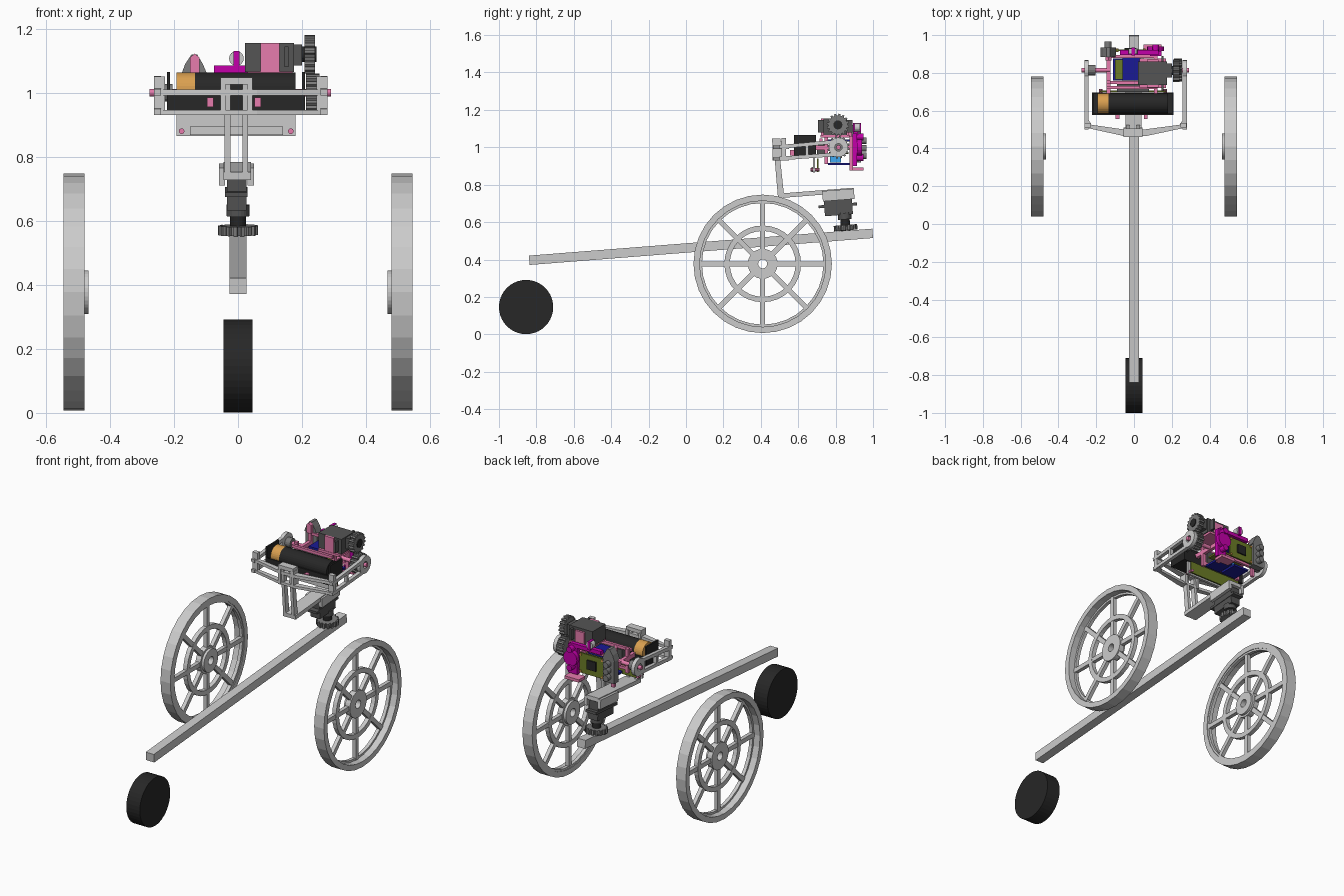
import bpy, bmesh
from math import sin, cos, pi, atan2, radians
from mathutils import Matrix, Vector

if "Cube" in bpy.data.objects:
    bpy.data.objects.remove(bpy.data.objects["Cube"])

MATS = {}
COL = dict(dark=(.09, .09, .09), black=(.02, .02, .02), grey=(.2, .2, .2), pink=(.8, .2, .42),
           magenta=(.55, .0, .4), olive=(.15, .2, .02), navy=(.01, .01, .3), blue=(.05, .4, .9),
           orange=(.7, .35, .08), white=(.8, .8, .8))


def finish(name, bm, col=None):
    bmesh.ops.recalc_face_normals(bm, faces=bm.faces)
    me = bpy.data.meshes.new(name)
    bm.to_mesh(me)
    bm.free()
    ob = bpy.data.objects.new(name, me)
    bpy.context.collection.objects.link(ob)
    if col:
        if col not in MATS:
            MATS[col] = bpy.data.materials.new(col)
            MATS[col].diffuse_color = (*COL[col], 1)
        me.materials.append(MATS[col])
    return ob


def add_prism(bm, pts, axis, lo, hi):
    put = {'x': lambda p, d: (d, p[0], p[1]), 'y': lambda p, d: (p[0], d, p[1]),
           'z': lambda p, d: (p[0], p[1], d)}[axis]
    a = [bm.verts.new(put(p, lo)) for p in pts]
    b = [bm.verts.new(put(p, hi)) for p in pts]
    bm.faces.new(a)
    bm.faces.new(b[::-1])
    for i in range(len(pts)):
        j = (i + 1) % len(pts)
        bm.faces.new((a[i], a[j], b[j], b[i]))


def prism(name, pts, axis, lo, hi, col=None):
    bm = bmesh.new()
    add_prism(bm, pts, axis, lo, hi)
    return finish(name, bm, col)


def box(name, x0, x1, y0, y1, z0, z1, col=None):
    return prism(name, [(x0, y0), (x1, y0), (x1, y1), (x0, y1)], 'z', z0, z1, col)


def circle(c, r, n=24):
    return [(c[0] + r * cos(2 * pi * i / n), c[1] + r * sin(2 * pi * i / n)) for i in range(n)]


def cyl(name, c, r, axis, lo, hi, col=None, n=24):
    return prism(name, circle(c, r, n), axis, lo, hi, col)


def gear(name, c, r, axis, lo, hi, col=None, teeth=16):
    pts = []
    for i in range(teeth):
        for f, k in ((0, .84), (.3, .84), (.42, 1), (.85, 1)):
            a = 2 * pi * (i + f) / teeth
            pts.append((c[0] + r * k * cos(a), c[1] + r * k * sin(a)))
    return prism(name, pts, axis, lo, hi, col)


def add_ring(bm, c, r0, r1, lo, hi, n=32):
    loops = [[bm.verts.new((d, *p)) for p in circle(c, r, n)]
             for r, d in ((r0, lo), (r1, lo), (r1, hi), (r0, hi))]
    for k in range(4):
        A, B = loops[k], loops[(k + 1) % 4]
        for i in range(n):
            j = (i + 1) % n
            bm.faces.new((A[i], A[j], B[j], B[i]))


def strip(p, q, w):
    # rectangle profile along the line p-q
    p, q = Vector(p), Vector(q)
    d = (q - p).normalized()
    n = Vector((-d.y, d.x)) * w / 2
    return [p + n, q + n, q - n, p - n]


# Spoked drive wheels
C = (.41, .377)
for s, side in ((1, 'right'), (-1, 'left')):
    bm = bmesh.new()
    add_ring(bm, C, .337, .37, s * .48, s * .545)
    add_ring(bm, C, .325, .34, s * .484, s * .505)
    add_ring(bm, C, .176, .205, s * .484, s * .51)
    add_ring(bm, C, .024, .08, s * .482, s * .515)
    add_ring(bm, C, .024, .068, s * .467, s * .484)
    for i in range(8):
        u = Vector((cos(i * pi / 4), sin(i * pi / 4)))
        add_prism(bm, strip(Vector(C) + u * .07, Vector(C) + u * .34, .027), 'x', s * .485, s * .508)
    finish(side + '_drive_wheel', bm)

# Caster and main beam
cyl('caster_wheel', (-.855, .146), .145, 'x', -.045, .045, 'black', 40)
prism('main_beam', strip((-.838, .396), (.998, .54), .05), 'x', -.027, .027)

# Pan gear and servo, leaning with the beam
M = Matrix.Translation((0, .855, .55)) @ Matrix.Rotation(radians(4.5), 4, 'X')
pan = [gear('pan_gear', (0, 0), .063, 'z', .006, .035, 'grey'),
       cyl('pan_shaft', (0, 0), .025, 'z', -.01, .08, 'black'),
       cyl('pan_collar', (0, 0), .036, 'z', .065, .1, 'dark'),
       box('pan_servo', -.035, .027, -.105, .045, .09, .2, 'dark'),
       box('pan_servo_flange', -.04, .03, -.135, .07, .135, .15, 'dark'),
       box('pan_servo_bracket_left', -.06, -.04, -.11, .06, .17, .225),
       box('pan_servo_bracket_right', .03, .05, -.11, .06, .17, .225)]
for ob in pan:
    ob.matrix_world = M

# Swan-neck arm carrying the yoke
prism('neck_arm', strip((.492, .74), (.895, .772), .024), 'x', -.045, .04)
for x in (-.042, .014):
    prism('neck_post', [(.465, 1.045), (.492, 1.045), (.525, .735), (.492, .728)], 'x', x, x + .018)
box('neck_post_cap', -.055, .045, .46, .505, 1.025, 1.047)
for x in (-.055, .03):
    box('neck_clamp', x, x + .016, .462, .51, .93, 1.03)
box('neck_brace', -.04, .03, .475, .505, .93, .945)

# Yoke: front cross bars, side arms, pivots
front = [(-.262, .55), (-.255, .51), (-.05, .465), (.06, .465), (.272, .51), (.28, .55),
         (.258, .55), (.24, .525), (.05, .5), (-.05, .5), (-.225, .525), (-.24, .55)]
prism('yoke_front_lower', front, 'z', .93, .946)
prism('yoke_front_upper', front, 'z', .992, 1.01)
for x0, x1 in ((-.262, -.24), (.258, .28)):
    prism('yoke_arm_upper', strip((.5, 1.002), (.8, 1.03), .02), 'x', x0, x1)
    prism('yoke_arm_lower', strip((.5, .94), (.8, .962), .02), 'x', x0, x1)
    bm = bmesh.new()
    add_ring(bm, (.815, 1.0), .02, .052, x0, x1, 24)
    finish('yoke_pivot', bm)
    box('yoke_arm_tie', x0, x1, .64, .655, .945, 1.015)
for x in (-.262, .245):
    box('yoke_corner', x, x + .034, .51, .535, .93, 1.05)

# Tilt gears and tilt servo
gear('tilt_gear', (.815, 1.0), .06, 'x', .212, .255, 'grey')
gear('tilt_pinion', (.812, 1.12), .06, 'x', .207, .24, 'grey')
cyl('pinion_hub', (.812, 1.12), .024, 'x', .19, .245, 'black')
box('tilt_servo', .022, .175, .735, .86, 1.065, 1.155, 'dark')
box('tilt_servo_flange', .145, .157, .705, .89, 1.08, 1.145, 'dark')
box('tilt_servo_nose', .175, .2, .775, .85, 1.085, 1.15, 'dark')
box('tilt_servo_clamp', .07, .13, .722, .735, 1.06, 1.155, 'pink')
box('tilt_servo_clamp_rear', .07, .13, .86, .872, 1.06, 1.14, 'pink')
box('tilt_servo_seat', .03, .17, .72, .875, 1.052, 1.066, 'pink')

# Battery in its tray
cyl('battery', (.637, 1.01), .053, 'x', -.135, .18, 'black', 32)
cyl('battery_end', (.637, 1.01), .053, 'x', -.192, -.135, 'orange', 32)
box('battery_tray_base', -.222, .21, .58, .695, .945, .957, 'black')
for y in (.578, .687):
    box('battery_tray_wall', -.222, .21, y, y + .008, .945, 1.0, 'black')
for x in (-.222, .2):
    box('battery_tray_end', x, x + .01, .578, .695, .945, 1.065, 'black')
for x in (-.097, .052):
    box('tray_clip', x, x + .02, .555, .58, .955, .985, 'pink')

# Hanging plate with slot and circuit board
box('hanging_plate', -.192, .18, .678, .69, .865, .945)
box('hanging_plate_rib', -.15, .14, .671, .678, .868, .895)
box('rear_circuit_board', -.18, .17, .7, .708, .868, .94, 'olive')
for x in (-.176, .165):
    cyl('plate_screw', (x, .88), .009, 'y', .665, .715, 'pink', 10)

# Pink tilt frame on the axles
cyl('left_axle', (.815, 1.0), .012, 'x', -.277, -.125, 'pink', 12)
cyl('right_axle', (.815, 1.0), .012, 'x', .11, .29, 'pink', 12)
cyl('left_axle_boss', (.815, 1.0), .028, 'x', -.24, -.205, 'grey', 16)
for x in (-.145, .105):
    box('frame_side', x, x + .02, .69, .9, .985, 1.01, 'pink')
    box('frame_post', x, x + .02, .74, .76, .91, 1.055, 'pink')
    box('frame_rear_post', x, x + .02, .875, .892, .875, 1.06, 'pink')
for y, z in ((.715, 1.03), (.74, .925), (.88, .925), (.88, 1.045)):
    box('frame_cross_bar', -.145, .125, y, y + .016, z, z + .016, 'pink')

# Boards inside the frame
box('upper_board', -.062, .035, .76, .885, 1.03, 1.042, 'navy')
for x in (-.11, .005):
    box('lower_board', x, x + .1, .76, .875, .905, .917, 'navy')
box('blue_connector', -.05, .06, .77, .83, .918, .955, 'blue')
box('mounting_block', -.09, .08, .7, .74, .95, 1.03, 'dark')
box('core_board', -.1, .09, .765, .87, .965, .975, 'olive')

# Rear camera board, magenta bracket and sensor column
box('camera_board', -.1, .065, .915, .924, .925, 1.045, 'olive')
box('camera_chip', -.05, .01, .924, .932, .96, 1.015, 'black')
for x in (-.09, .055):
    for z in (.935, 1.035):
        cyl('board_screw', (x, z), .007, 'y', .91, .93, 'orange', 8)
box('bracket_top', -.075, .13, .895, .92, 1.062, 1.085, 'magenta')
box('bracket_side', .085, .145, .89, .915, .9, 1.075, 'magenta')
cyl('bracket_disc', (.115, 1.0), .045, 'y', .915, .94, 'magenta', 20)
for z in (.945, 1.055):
    cyl('bracket_knob', (.115, z), .018, 'y', .9, .95, 'magenta', 12)
box('bracket_foot', .05, .145, .89, .95, .875, .892, 'pink')
cyl('marker_ball', (-.005, 1.107), .023, 'y', .9, .93, 'white', 16)
box('marker_stripe', -.014, .004, .893, .935, 1.08, 1.13, 'magenta')
box('sensor_column', -.175, -.1, .895, .935, .92, 1.06, 'grey')
for z in (.955, .995, 1.035):
    cyl('sensor_lens', (-.138, z), .018, 'y', .93, .965, 'grey', 16)
prism('sensor_cap', [(-.178, 1.055), (-.095, 1.055), (-.11, 1.09), (-.128, 1.12), (-.145, 1.12),
                     (-.165, 1.09)], 'y', .885, .935, 'grey')
prism('sensor_cap_front', [(-.15, 1.06), (-.12, 1.06), (-.12, 1.11), (-.135, 1.122), (-.15, 1.11)],
      'y', .865, .885, 'pink')

for m in bpy.data.materials:
    if m.users and not m.is_grease_pencil:
        m.use_nodes = True
        m.node_tree.nodes["Principled BSDF"].inputs["Base Color"].default_value = m.diffuse_color
